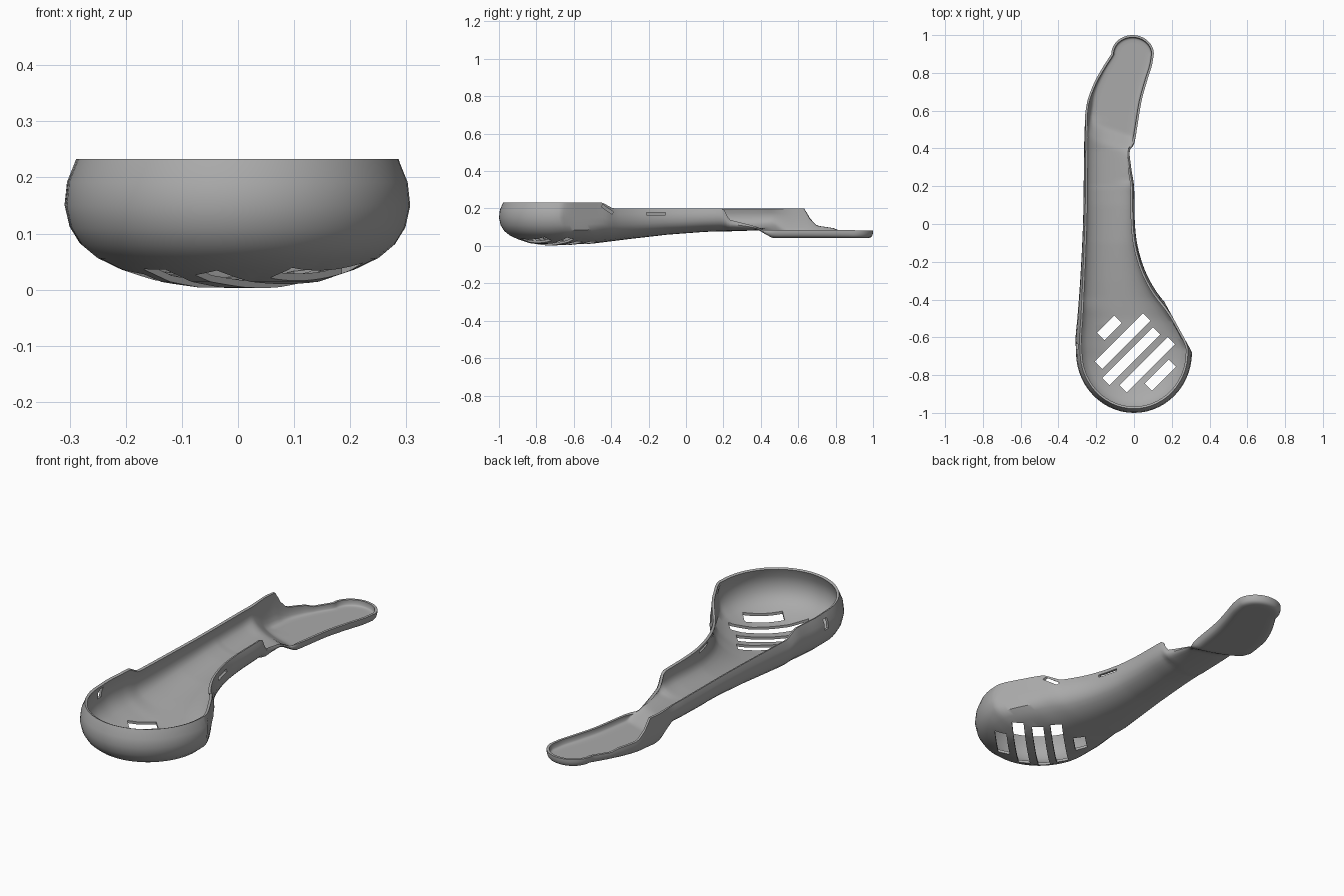
import bpy, bmesh, math
from mathutils import Matrix, Vector

cube = bpy.data.objects.get("Cube")
if cube:
    bpy.data.objects.remove(cube)

grey = bpy.data.materials.new("plain_grey")
grey.use_nodes = True
COLOR = (0.4, 0.4, 0.4, 1)
grey.diffuse_color = COLOR
grey.node_tree.nodes["Principled BSDF"].inputs["Base Color"].default_value = COLOR


def interp(table, t, smooth=False):
    """Linear or smooth lookup in a list of (t, value) pairs."""
    if t <= table[0][0]:
        return table[0][1]
    for i in range(len(table) - 1):
        (a, va), (b, vb) = table[i], table[i + 1]
        if t <= b:
            u = (t - a) / (b - a)
            if not smooth:
                return va + (vb - va) * u
            p, n = table[max(i - 1, 0)], table[min(i + 2, len(table) - 1)]
            ma = (vb - p[1]) / (b - p[0]) * (b - a)
            mb = (n[1] - va) / (n[0] - a) * (b - a)
            return ((2*u**3 - 3*u**2 + 1) * va + (u**3 - 2*u**2 + u) * ma
                    + (3*u**2 - 2*u**3) * vb + (u**3 - u**2) * mb)
    return table[-1][1]


# Plan outline, rim heights and floor height along y
LEFT = [(-.68, -.307), (-.6, -.309), (-.5, -.3), (-.3, -.285), (0, -.27), (.3, -.265),
        (.55, -.26), (.65, -.247), (.75, -.21), (.83, -.165), (.9, -.12)]
RIGHT = [(-.68, .307), (-.65, .306), (-.57, .27), (-.46, .2), (-.36, .12), (-.25, .06),
         (-.12, .02), (0, .005), (.2, 0), (.3, -.015), (.39, -.022), (.42, 0),
         (.5, .015), (.65, .04), (.76, .07), (.84, .095), (.9, .105)]
RIM_LEFT = [(-.45, .233), (-.39, .2), (.635, .2), (.66, .15), (.7, .108), (.79, .095), (.82, .082)]
RIM_RIGHT = [(-.45, .233), (-.39, .2), (.2, .2), (.23, .14), (.36, .108), (.41, .084)]
FLOOR = [(-.72, 0), (-.5, .012), (-.3, .037), (-.1, .06), (.1, .075), (.37, .084), (.45, .042)]

# Cross-sections as (reach, height) fractions from the spine to the rim
BOWL = [(0, 0), (.25, .015), (.48, .06), (.68, .15), (.82, .24), (.91, .34),
        (.97, .47), (1, .64), (.985, .82), (.93, 1)]
TRAY = [(0, 0), (.3, 0), (.55, 0), (.74, 0), (.85, .06), (.92, .17),
        (.965, .35), (.99, .6), (1, .8), (1, 1)]

FRONT, BACK = -.68, .9
FLAT_NORMAL = Vector((.876, .482))


def side(table, y):
    return interp(table, y, True)


def spine(y):
    return (side(LEFT, y) + side(RIGHT, y)) / 2


def end_arc(y, depth, start):
    """Half ellipse closing one end, fanned around the spine end."""
    half = (side(RIGHT, y) - side(LEFT, y)) / 2
    c, n = spine(y), 28
    pts = []
    for i in range(1, n):
        a = start - math.pi * i / n
        pts.append((c, y, c + half * math.cos(a), y + depth * math.sin(a)))
    return pts


# Closed loop of (spine x, spine y, edge x, edge y, rim height)
steps = 100
ys = [FRONT + (BACK - FRONT) * i / steps for i in range(steps + 1)]
loop = [(*p, RIM_RIGHT[0][1]) for p in end_arc(FRONT, .32, 0)]
loop += [(spine(y), y, side(LEFT, y), y, interp(RIM_LEFT, y)) for y in ys]
loop += [(*p, RIM_LEFT[-1][1]) for p in end_arc(BACK, .1, math.pi)]
loop += [(spine(y), y, side(RIGHT, y), y, interp(RIM_RIGHT, y)) for y in reversed(ys)]


def section_point(sx, sy, ex, ey, rim, k):
    shift = sy + .35 * ex
    w = min(max((shift - .37) / .11, 0), 1)
    r, h = (b + (t - b) * w for b, t in zip(BOWL[k], TRAY[k]))
    x, y = sx + (ex - sx) * r, sy + (ey - sy) * r
    base = interp(FLOOR, y + .35 * x if y > .2 else y)
    # Flat thumb patch on the side of the bowl
    if y < -.3 and x > .1:
        extra = max(0, FLAT_NORMAL.dot((x, y)) + .058)
        x, y = Vector((x, y)) - FLAT_NORMAL * extra
    return x, y, base + (max(rim, base + .01) - base) * h


# Scoop shell: bowl, trough handle and flat tail in one skin
bm = bmesh.new()
rings = [[bm.verts.new(section_point(*p, k)) for p in loop] for k in range(len(BOWL))]
for inner, outer in zip(rings, rings[1:]):
    for i in range(len(loop)):
        j = (i + 1) % len(loop)
        bm.faces.new((inner[i], outer[i], outer[j], inner[j]))
bmesh.ops.remove_doubles(bm, verts=bm.verts, dist=.0002)
mesh = bpy.data.meshes.new("scoop_shell")
bm.to_mesh(mesh)
bm.free()
mesh.materials.append(grey)
shell = bpy.data.objects.new("scoop_shell", mesh)
bpy.context.collection.objects.link(shell)

# Cutters: diagonal drain slots and small wall slits
bm = bmesh.new()


def cut_box(center, size, rotation):
    m = Matrix.Translation(center) @ rotation @ Matrix.Diagonal((*size, 1))
    bmesh.ops.create_cube(bm, size=1, matrix=m)


diagonal = Matrix.Rotation(math.radians(45), 4, "Z")
for x, y, length in ((-.13, -.55, .13), (-.06, -.62, .36), (-.015, -.7, .38),
                     (.07, -.745, .36), (.14, -.8, .18)):
    cut_box((x, y, 0), (length, .055, .3), diagonal)
cut_box((.16, -.42, .195), (.16, .07, .014), Matrix.Rotation(math.radians(-35), 4, "X"))
cut_box((.03, -.16, .172), (.12, .1, .014), Matrix.Identity(4))
cut_box((-.3, -.65, .185), (.1, .03, .05), Matrix.Identity(4))
cut_mesh = bpy.data.meshes.new("slot_cutter")
bm.to_mesh(cut_mesh)
bm.free()
cutter = bpy.data.objects.new("slot_cutter", cut_mesh)
bpy.context.collection.objects.link(cutter)
cutter.hide_render = True

# Wall thickness, then the slots
thick = shell.modifiers.new("wall", "SOLIDIFY")
thick.thickness = .012
thick.offset = -1
slots = shell.modifiers.new("slots", "BOOLEAN")
slots.operation = "DIFFERENCE"
slots.solver = "EXACT"
slots.object = cutter

bpy.ops.object.select_all(action="DESELECT")
shell.select_set(True)
bpy.context.view_layer.objects.active = shell
for name in ("wall", "slots"):
    bpy.ops.object.modifier_apply(modifier=name)
bpy.data.objects.remove(cutter)
bpy.ops.object.shade_smooth_by_angle(angle=math.radians(35))
